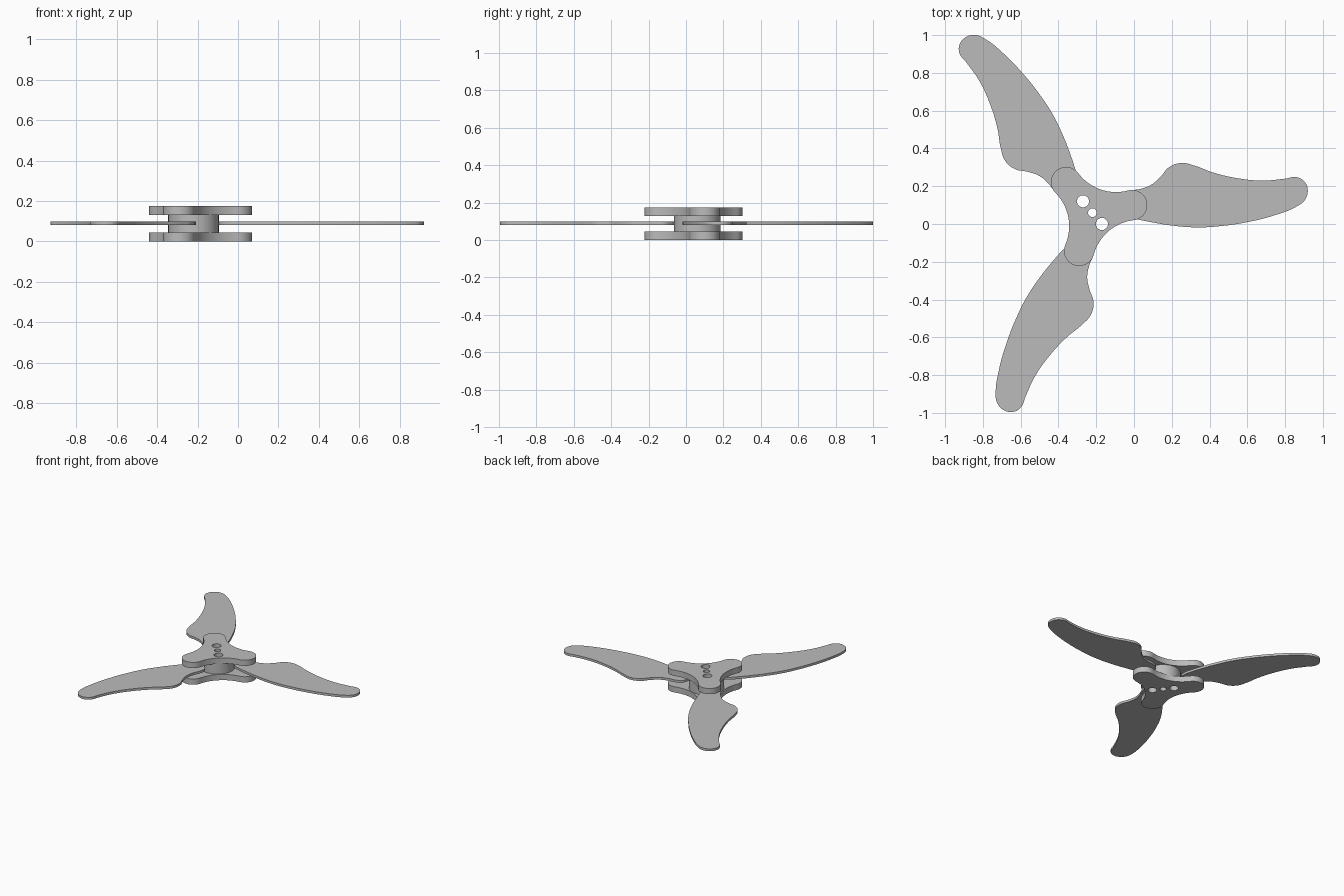
import bpy, bmesh
from math import pi, cos, sin, radians
from mathutils import Vector, Matrix

if "Cube" in bpy.data.objects:
    bpy.data.objects.remove(bpy.data.objects["Cube"], do_unlink=True)

HUB = Vector((-0.22, 0.06))

grey = bpy.data.materials.new("plain_grey")
grey.use_nodes = True
grey.diffuse_color = (0.5, 0.5, 0.5, 1)
grey.node_tree.nodes["Principled BSDF"].inputs["Base Color"].default_value = (0.5, 0.5, 0.5, 1)


def arc(centre, radius, start, end, steps):
    """Points along an arc, angles in degrees."""
    angles = [radians(start + (end - start) * i / steps) for i in range(steps + 1)]
    return [Vector((centre[0] + radius * cos(a), centre[1] + radius * sin(a))) for a in angles]


def circle(centre, radius, steps=40):
    return arc(centre, radius, 0, 360, steps)[:-1]


def slab(name, loops, bottom, top, smooth=False):
    """Filled flat outline (inner loops become holes) with thickness."""
    curve = bpy.data.curves.new(name, 'CURVE')
    curve.dimensions = '2D'
    curve.fill_mode = 'BOTH'
    curve.extrude = (top - bottom) / 2
    curve.resolution_u = 8
    for pts in loops:
        if smooth:
            spline = curve.splines.new('BEZIER')
            spline.bezier_points.add(len(pts) - 1)
            for bp, p in zip(spline.bezier_points, pts):
                bp.co = (p[0], p[1], 0)
                bp.handle_left_type = bp.handle_right_type = 'AUTO'
        else:
            spline = curve.splines.new('POLY')
            spline.points.add(len(pts) - 1)
            for sp, p in zip(spline.points, pts):
                sp.co = (p[0], p[1], 0, 1)
        spline.use_cyclic_u = True
    obj = bpy.data.objects.new(name, curve)
    bpy.context.collection.objects.link(obj)
    bpy.ops.object.select_all(action='DESELECT')
    obj.select_set(True)
    bpy.context.view_layer.objects.active = obj
    bpy.ops.object.convert(target='MESH')
    obj = bpy.context.object
    obj.name = name
    # Weld caps to walls and move to height
    bm = bmesh.new()
    bm.from_mesh(obj.data)
    bmesh.ops.remove_doubles(bm, verts=bm.verts, dist=0.0005)
    bmesh.ops.recalc_face_normals(bm, faces=bm.faces)
    bmesh.ops.translate(bm, verts=bm.verts, vec=(0, 0, (bottom + top) / 2))
    bm.to_mesh(obj.data)
    bm.free()
    obj.data.materials.clear()
    obj.data.materials.append(grey)
    bpy.ops.object.shade_smooth_by_angle(angle=radians(35))
    return obj


# Shaft hole and two bolt holes, through the whole hub
holes = [circle(HUB, 0.023, 28),
         circle(HUB + Vector((-0.05, 0.06)), 0.032),
         circle(HUB + Vector((0.05, -0.06)), 0.032)]

# Three-lobed plate outline: round lobes joined by tangent hollow arcs
LOBE_ANGLE, LOBE_DIST, LOBE_R = 10.8, 0.214, 0.08
HOLLOW_DIST, HOLLOW_R = 0.38, 0.25
outline = []
for k in range(3):
    a = LOBE_ANGLE + 120 * k
    lobe = HUB + LOBE_DIST * Vector((cos(radians(a)), sin(radians(a))))
    b = a + 60
    hollow = HUB + HOLLOW_DIST * Vector((cos(radians(b)), sin(radians(b))))
    d = hollow - lobe
    touch = (math_angle := Vector((cos(radians(a)), sin(radians(a)))).angle_signed(d)) * -180 / pi
    outline += arc(lobe, LOBE_R, a - touch, a + touch, 24)
    sweep = a + touch + 180
    half = sweep - (b + 180)
    outline += arc(hollow, HOLLOW_R, sweep, b + 180 - half, 20)[1:-1]

slab("bottom_hub_plate", [outline] + holes, 0, 0.045)
slab("top_hub_plate", [outline] + holes, 0.13, 0.175)
slab("hub_core", [circle(HUB, 0.125, 64)] + holes, 0.045, 0.13)

# Swept blade: bulged leading edge, rounded tip, long curved trailing edge
blade_outline = [
    (-0.09, 0.12), (-0.07, 0.16), (-0.03, 0.176), (0.03, 0.185), (0.09, 0.207),
    (0.14, 0.25), (0.185, 0.3), (0.25, 0.323), (0.32, 0.309), (0.42, 0.272),
    (0.55, 0.242), (0.68, 0.23), (0.8, 0.24), (0.86, 0.248), (0.902, 0.225),
    (0.92, 0.175), (0.903, 0.125), (0.86, 0.092), (0.75, 0.048), (0.6, 0.01),
    (0.45, -0.012), (0.33, -0.018), (0.2, -0.008), (0.1, 0.008), (0.02, 0.025),
    (-0.06, 0.05), (-0.09, 0.08)]
for k, name in enumerate(("left_blade", "back_right_blade", "front_right_blade")):
    turn = Matrix.Rotation(radians(120 * k), 2)
    pts = [HUB + turn @ (Vector(p) - HUB) for p in blade_outline]
    slab(name, [pts], 0.081, 0.099, smooth=True)
